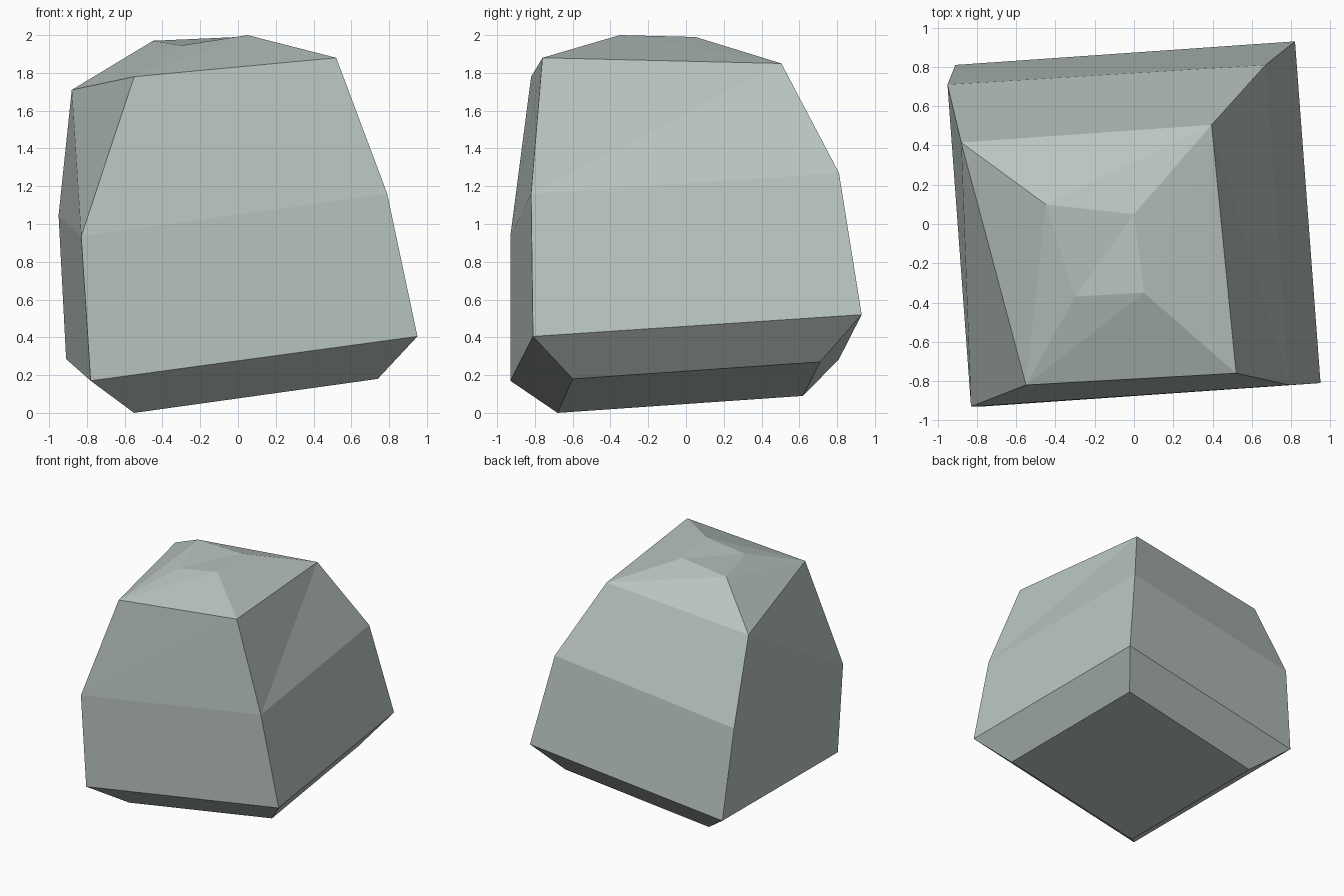
import bpy, bmesh

if "Cube" in bpy.data.objects:
    bpy.data.objects.remove(bpy.data.objects["Cube"])

# Four-cornered rings from the bottom up: front-left, front-right, back-right, back-left
RINGS = [
    [(-0.55, -0.68, 0.00), (0.74, -0.60, 0.18), (0.64, 0.71, 0.27), (-0.65, 0.62, 0.09)],   # underside
    [(-0.78, -0.93, 0.17), (0.95, -0.81, 0.405), (0.82, 0.93, 0.52), (-0.91, 0.81, 0.285)],  # widest ring
    [(-0.83, -0.93, 0.935), (0.79, -0.82, 1.16), (0.67, 0.81, 1.27), (-0.95, 0.71, 1.045)],  # waist
    [(-0.55, -0.82, 1.78), (0.52, -0.76, 1.88), (0.395, 0.505, 1.85), (-0.88, 0.415, 1.71)],  # shoulder
    [(-0.30, -0.37, 1.945), (0.05, -0.35, 2.00), (0.00, 0.05, 1.99), (-0.45, 0.10, 1.97)],  # crown
]
# Crease direction on the four sides of each band (None = flat quads)
CREASES = [None, None, (0, 0, 1, 1), (0, 1, 0, 1)]

stone = bpy.data.materials.new("pale grey green stone")
stone.diffuse_color = (0.48, 0.55, 0.525, 1)
stone.use_nodes = True
stone.node_tree.nodes["Principled BSDF"].inputs["Base Color"].default_value = stone.diffuse_color

bm = bmesh.new()
rings = [[bm.verts.new(p) for p in ring] for ring in RINGS]

# Bands between neighbouring rings
for low, high, crease in zip(rings, rings[1:], CREASES):
    for i in range(4):
        j = (i + 1) % 4
        a, b, c, d = low[i], low[j], high[j], high[i]
        if crease is None:
            bm.faces.new((a, b, c, d))
        elif crease[i] == 0:
            bm.faces.new((a, b, c))
            bm.faces.new((a, c, d))
        else:
            bm.faces.new((a, b, d))
            bm.faces.new((b, c, d))

# Underside and creased crown
bm.faces.new(rings[0][::-1])
fl, fr, br, bl = rings[-1]
bm.faces.new((fl, fr, br))
bm.faces.new((fl, br, bl))
bmesh.ops.recalc_face_normals(bm, faces=bm.faces)

mesh = bpy.data.meshes.new("boulder")
bm.to_mesh(mesh)
bm.free()
mesh.materials.append(stone)
boulder = bpy.data.objects.new("boulder", mesh)
bpy.context.collection.objects.link(boulder)
